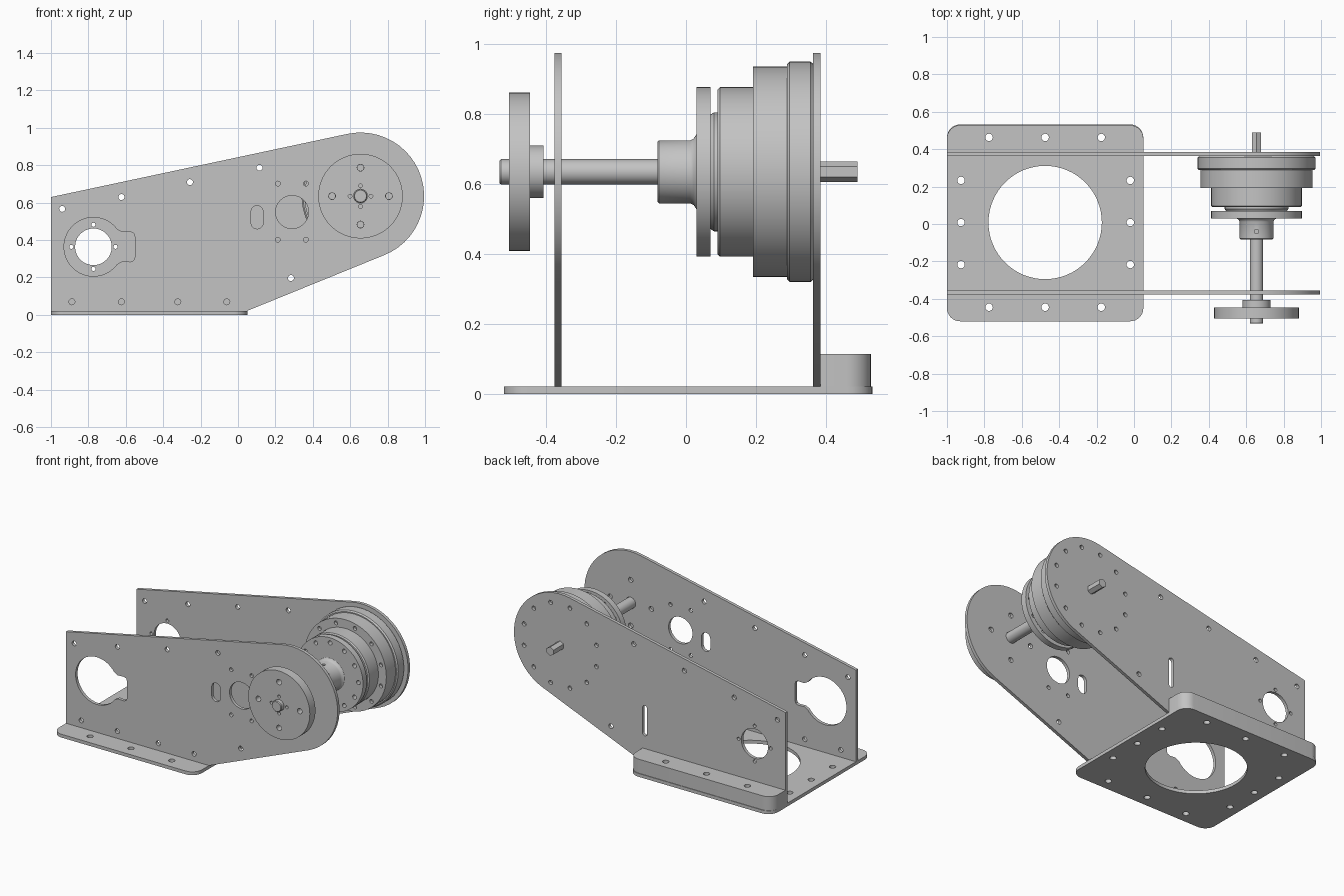
import bpy, bmesh, math

if "Cube" in bpy.data.objects:
    bpy.data.objects.remove(bpy.data.objects["Cube"])

AX, AZ = 0.655, 0.635          # drum axis position
grey = bpy.data.materials.new("machined_grey")
grey.diffuse_color = (0.55, 0.55, 0.55, 1)
grey.use_nodes = True
grey.node_tree.nodes["Principled BSDF"].inputs["Base Color"].default_value = grey.diffuse_color


def finish(ob):
    """Merge seams, assign material and smooth round walls."""
    bm = bmesh.new()
    bm.from_mesh(ob.data)
    bmesh.ops.remove_doubles(bm, verts=bm.verts, dist=1e-5)
    bmesh.ops.recalc_face_normals(bm, faces=bm.faces)
    bm.to_mesh(ob.data)
    bm.free()
    ob.data.materials.clear()
    ob.data.materials.append(grey)
    bpy.ops.object.select_all(action='DESELECT')
    ob.select_set(True)
    bpy.context.view_layer.objects.active = ob
    bpy.ops.object.shade_smooth_by_angle()
    return ob


def arc(cx, cy, r, a0, a1, n):
    return [(cx + r * math.cos(math.radians(a0 + (a1 - a0) * i / n)),
             cy + r * math.sin(math.radians(a0 + (a1 - a0) * i / n))) for i in range(n + 1)]


def circle(cx, cy, r, n=16):
    return arc(cx, cy, r, 0, 360, n)[:-1]


def ring_of(cx, cy, radius, r, n, start=0):
    return [circle(x, y, r) for x, y in arc(cx, cy, radius, start, start + 360, n)[:-1]]


def slot(cx, cy, half_w, half_h):
    s = half_h - half_w
    return arc(cx, cy + s, half_w, 0, 180, 10) + arc(cx, cy - s, half_w, 180, 360, 10)


def sheet(name, loops, lo, hi, upright=True):
    """Flat part with holes; upright sheets lie in XZ between y=lo and y=hi."""
    cu = bpy.data.curves.new(name, 'CURVE')
    cu.dimensions = '2D'
    cu.fill_mode = 'BOTH'
    cu.extrude = (hi - lo) / 2
    for pts in loops:
        sp = cu.splines.new('POLY')
        sp.points.add(len(pts) - 1)
        for p, (x, y) in zip(sp.points, pts):
            p.co = (x, y, 0, 1)
        sp.use_cyclic_u = True
    ob = bpy.data.objects.new(name, cu)
    bpy.context.collection.objects.link(ob)
    mid = (lo + hi) / 2
    if upright:
        ob.rotation_euler.x = math.pi / 2
        ob.location.y = mid
    else:
        ob.location.z = mid
    bpy.ops.object.select_all(action='DESELECT')
    ob.select_set(True)
    bpy.context.view_layer.objects.active = ob
    bpy.ops.object.convert(target='MESH')
    return finish(bpy.context.view_layer.objects.active)


def turned(name, profile, sides=64):
    """Part revolved about the drum axis; profile is (y, radius)."""
    bm = bmesh.new()
    vs = [bm.verts.new((0, y, r)) for y, r in profile]
    es = [bm.edges.new(p) for p in zip(vs, vs[1:])]
    bmesh.ops.spin(bm, geom=vs + es, cent=(0, 0, 0), axis=(0, 1, 0),
                   angle=2 * math.pi, steps=sides)
    me = bpy.data.meshes.new(name)
    bm.to_mesh(me)
    bm.free()
    ob = bpy.data.objects.new(name, me)
    ob.location = (AX, 0, AZ)
    bpy.context.collection.objects.link(ob)
    return finish(ob)


# Base plate with large opening and bolt holes
R = 0.07
base = (arc(0.05 - R, 0.532 - R, R, 0, 90, 8) + arc(-1 + R, 0.532 - R, R, 90, 180, 8)
        + arc(-1 + R, -0.52 + R, R, 180, 270, 8) + arc(0.05 - R, -0.52 + R, R, 270, 360, 8))
bolts = [circle(x, y, 0.02) for x in (-0.775, -0.475, -0.175) for y in (-0.445, 0.463)]
bolts += [circle(x, y, 0.02) for x in (-0.925, -0.02) for y in (-0.217, 0.008, 0.233)]
sheet("base_plate", [base, circle(-0.475, 0.008, 0.303, 64)] + bolts, 0, 0.022, False)

# Raised rear block
block = ([(-1, 0.384), (0.05, 0.384)] + arc(0.05 - R, 0.528 - R, R, 0, 90, 8)
         + arc(-1 + R, 0.528 - R, R, 90, 180, 8))
sheet("rear_block", [block] + [circle(x, 0.463, 0.02) for x in (-0.775, -0.475, -0.175)],
      0.022, 0.115, False)

# Side plates share outline and edge holes
outline = [(-1, 0.022), (0.05, 0.022)] + arc(AX, AZ, 0.34, -67.7, 102, 24) + [(-1, 0.63)]
edge_holes = [circle(x, z, 0.016) for x, z in (
    (-0.94, 0.567), (-0.623, 0.63), (-0.257, 0.71), (0.115, 0.787), (0.283, 0.197),
    (-0.888, 0.07), (-0.623, 0.07), (-0.322, 0.07), (-0.06, 0.07))]

# Front plate: keyhole, slot, round window and mounting holes
keyhole = (arc(-0.773, 0.364, 0.157, 36, 324, 48)
           + [(-0.62, 0.286), (-0.575, 0.284), (-0.558, 0.291), (-0.552, 0.308),
              (-0.552, 0.42), (-0.558, 0.437), (-0.575, 0.444), (-0.62, 0.442)])
front_holes = [keyhole, slot(0.102, 0.522, 0.032, 0.062), circle(0.289, 0.55, 0.088, 40)]
front_holes += [circle(x, z, 0.013) for x in (0.213, 0.363) for z in (0.402, 0.702)]
front_holes += ring_of(AX, AZ, 0.152, 0.017, 4) + [circle(AX, AZ, 0.037, 32)]
sheet("front_side_plate", [outline] + edge_holes + front_holes, -0.376, -0.355)

# Back plate: motor hole, slot and drum bolt circle
back_holes = [circle(-0.773, 0.364, 0.098, 40), slot(0.034, 0.30, 0.018, 0.1)]
back_holes += ring_of(-0.773, 0.364, 0.118, 0.011, 4)
back_holes += ring_of(AX, AZ, 0.275, 0.014, 12, 15)
sheet("back_side_plate", [outline] + edge_holes + back_holes, 0.363, 0.384)

# Shaft, hexagonal rear end
turned("main_shaft", [(-0.533, 0), (-0.533, 0.032), (-0.528, 0.036), (0.0, 0.036), (0.0, 0)], 32)
turned("rear_hex_shaft", [(0.35, 0), (0.35, 0.029), (0.49, 0.029), (0.49, 0)], 6)

# Front disc and its hub
sheet("front_disc", [circle(AX, AZ, 0.226, 64), circle(AX, AZ, 0.037, 32)]
      + ring_of(AX, AZ, 0.152, 0.018, 4) + ring_of(AX, AZ, 0.056, 0.010, 4), -0.505, -0.446)
turned("front_disc_hub", [(-0.446, 0.037), (-0.446, 0.075), (-0.407, 0.075),
                          (-0.407, 0.037), (-0.446, 0.037)], 48)

# Drum collar with set screw hole
collar = turned("drum_collar", [(-0.082, 0), (-0.082, 0.085), (-0.077, 0.09), (0.012, 0.09),
                                (0.022, 0.095), (0.03, 0.107), (0.03, 0)])
bpy.ops.mesh.primitive_cylinder_add(vertices=16, radius=0.012, depth=0.08,
                                    location=(AX, -0.04, AZ + 0.09))
cutter = bpy.context.object
cutter.name = "set_screw_cutter"
cutter.hide_render = True
cutter.hide_set(True)
cut = collar.modifiers.new("set_screw_hole", 'BOOLEAN')
cut.operation = 'DIFFERENCE'
cut.object = cutter

# Drilled flange and stepped drum
sheet("drum_flange", [circle(AX, AZ, 0.242, 64)] + ring_of(AX, AZ, 0.208, 0.014, 12), 0.03, 0.07)
turned("drum_neck", [(0.07, 0), (0.07, 0.163), (0.08, 0.17), (0.095, 0.17), (0.095, 0)])
turned("small_drum", [(0.09, 0), (0.09, 0.235), (0.097, 0.242), (0.192, 0.242), (0.192, 0)])
sheet("middle_drum_face", [circle(AX, AZ, 0.30, 64)]
      + ring_of(AX, AZ, 0.27, 0.013, 12, 15), 0.192, 0.212)
turned("middle_drum", [(0.212, 0), (0.212, 0.30), (0.288, 0.30), (0.288, 0)])
turned("large_drum", [(0.288, 0), (0.288, 0.307), (0.296, 0.315), (0.355, 0.315),
                      (0.363, 0.308), (0.363, 0)])
